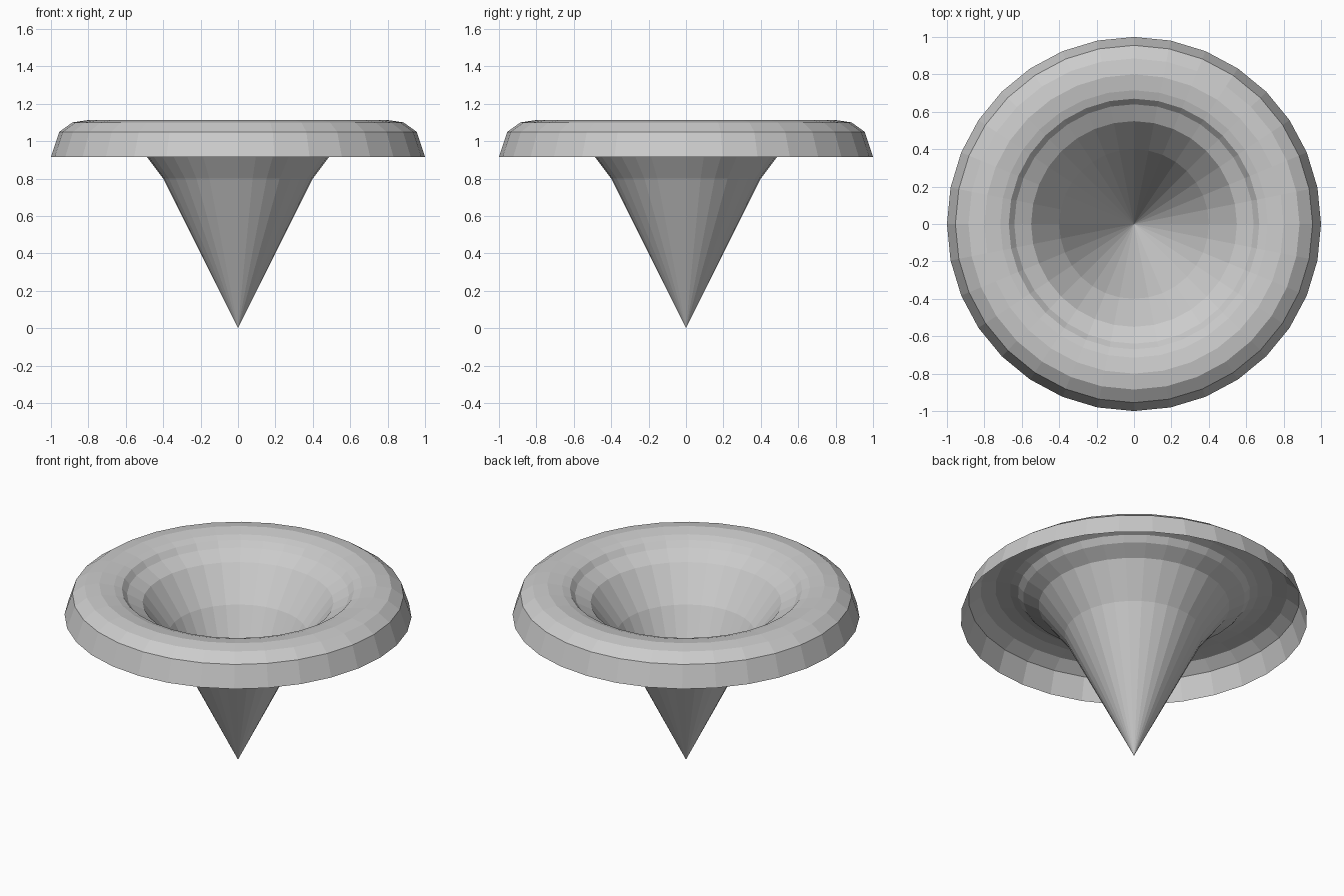
import bpy, bmesh, math

if "Cube" in bpy.data.objects:
    bpy.data.objects.remove(bpy.data.objects["Cube"])

SIDES = 32
# (radius, height) from the tip, up the funnel, over the lip and down the rim
PROFILE = [(0.40, 0.80), (0.55, 1.00), (0.64, 1.05), (0.67, 1.085), (0.715, 1.10),
           (0.80, 1.113), (0.885, 1.10), (0.955, 1.05), (1.0, 0.915)]


def ring(bm, r, z):
    return [bm.verts.new((r * math.cos(2 * math.pi * i / SIDES),
                          r * math.sin(2 * math.pi * i / SIDES), z))
            for i in range(SIDES)]


bm = bmesh.new()
tip = bm.verts.new((0, 0, 0))
rings = [ring(bm, r, z) for r, z in PROFILE]

# Cone point
for i in range(SIDES):
    bm.faces.new((tip, rings[0][i], rings[0][(i + 1) % SIDES]))
# Funnel, lip and rim
for a, b in zip(rings, rings[1:]):
    for i in range(SIDES):
        j = (i + 1) % SIDES
        bm.faces.new((a[i], b[i], b[j], a[j]))

mesh = bpy.data.meshes.new("funnel")
bm.to_mesh(mesh)
bm.free()
funnel = bpy.data.objects.new("funnel", mesh)
bpy.context.collection.objects.link(funnel)
